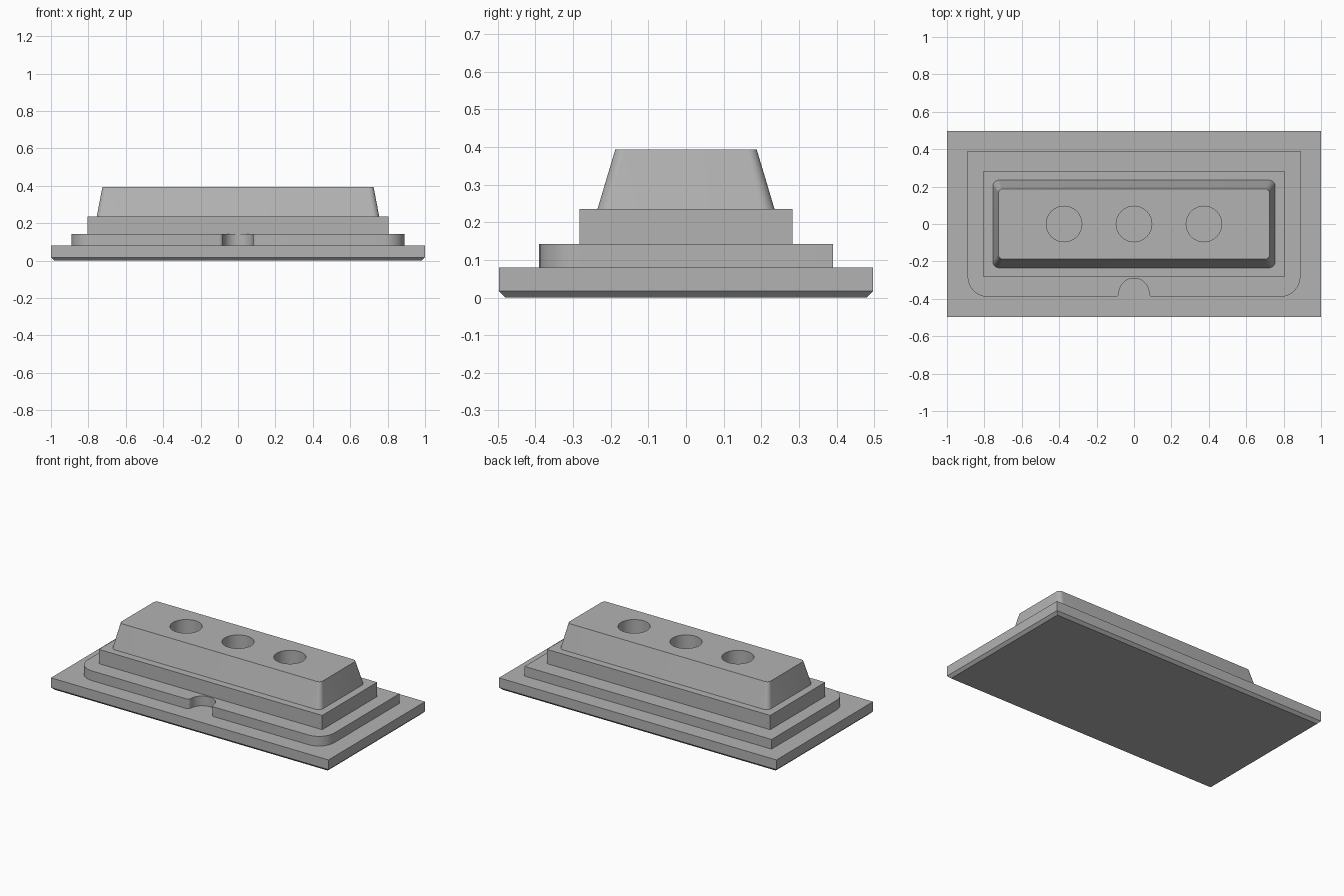
import bpy
import bmesh
from math import sin, cos, pi, radians

old = bpy.data.objects.get("Cube")
if old:
    bpy.data.objects.remove(old, do_unlink=True)

grey = bpy.data.materials.new("plain grey")
grey.use_nodes = True
colour = (0.45, 0.45, 0.45, 1)
grey.diffuse_color = colour
grey.node_tree.nodes["Principled BSDF"].inputs["Base Color"].default_value = colour


def arc(cx, cy, r, start, end, steps=8):
    """Points along an arc, angles in degrees."""
    angles = [radians(start + (end - start) * i / steps) for i in range(steps + 1)]
    return [(cx + r * cos(a), cy + r * sin(a)) for a in angles]


def rectangle(hx, hy, r=0):
    """Counter-clockwise rectangle outline with optional rounded corners."""
    corners = [(1, 1), (-1, 1), (-1, -1), (1, -1)]
    if not r:
        return [(sx * hx, sy * hy) for sx, sy in corners]
    points = []
    for i, (sx, sy) in enumerate(corners):
        points += arc(sx * (hx - r), sy * (hy - r), r, 90 * i, 90 * i + 90)
    return points


def loft(name, *sections):
    """Closed solid through (height, outline) sections with matching counts."""
    bm = bmesh.new()
    rings = [[bm.verts.new((x, y, z)) for x, y in outline] for z, outline in sections]
    bm.faces.new(rings[0][::-1])
    bm.faces.new(rings[-1])
    n = len(rings[0])
    for low, high in zip(rings, rings[1:]):
        for i in range(n):
            j = (i + 1) % n
            bm.faces.new((low[i], low[j], high[j], high[i]))
    mesh = bpy.data.meshes.new(name)
    bm.to_mesh(mesh)
    bm.free()
    mesh.materials.append(grey)
    obj = bpy.data.objects.new(name, mesh)
    bpy.context.collection.objects.link(obj)
    return obj


# Base slab with a chamfered underside
edge = rectangle(1, 0.497)
loft("base_slab", (0, rectangle(0.983, 0.48)), (0.017, edge), (0.08, edge))

# Lower plate: square back corners, round front corners, notch in the front
hx, hy, r, notch, lip = 0.89, 0.39, 0.11, 0.08, 0.02
plate = [(hx, hy), (-hx, hy)]
plate += arc(-hx + r, -hy + r, r, 180, 270)
plate += arc(-notch - lip, -hy + lip, lip, -90, 0, 4)
plate += arc(0, -hy + lip, notch, 180, 0, 20)[1:-1]
plate += arc(notch + lip, -hy + lip, lip, 180, 270, 4)
plate += arc(hx - r, -hy + r, r, 270, 360)
lower_plate = loft("lower_plate", (0.08, plate), (0.143, plate))

# Rectangular step
step = rectangle(0.805, 0.283)
loft("middle_step", (0.143, step), (0.236, step))

# Tapered block with three round sockets
block = loft("tapered_block",
             (0.236, rectangle(0.755, 0.235, 0.035)),
             (0.393, rectangle(0.725, 0.188, 0.025)))
for i in (-1, 0, 1):
    circle = arc(i * 0.374, 0, 0.095, 0, 360, 48)[:-1]
    cutter = loft("socket_cutter", (0.238, circle), (0.45, circle))
    cutter.hide_render = True
    cutter.hide_set(True)
    cut = block.modifiers.new("socket", 'BOOLEAN')
    cut.operation = 'DIFFERENCE'
    cut.solver = 'EXACT'
    cut.object = cutter
    bpy.context.view_layer.objects.active = block
    block.select_set(True)
    bpy.ops.object.modifier_apply(modifier=cut.name)
    bpy.data.objects.remove(cutter, do_unlink=True)

# Smooth the rounded walls, keep the edges crisp
bpy.ops.object.select_all(action='DESELECT')
for obj in (lower_plate, block):
    obj.select_set(True)
bpy.context.view_layer.objects.active = block
bpy.ops.object.shade_smooth_by_angle(angle=radians(30))
